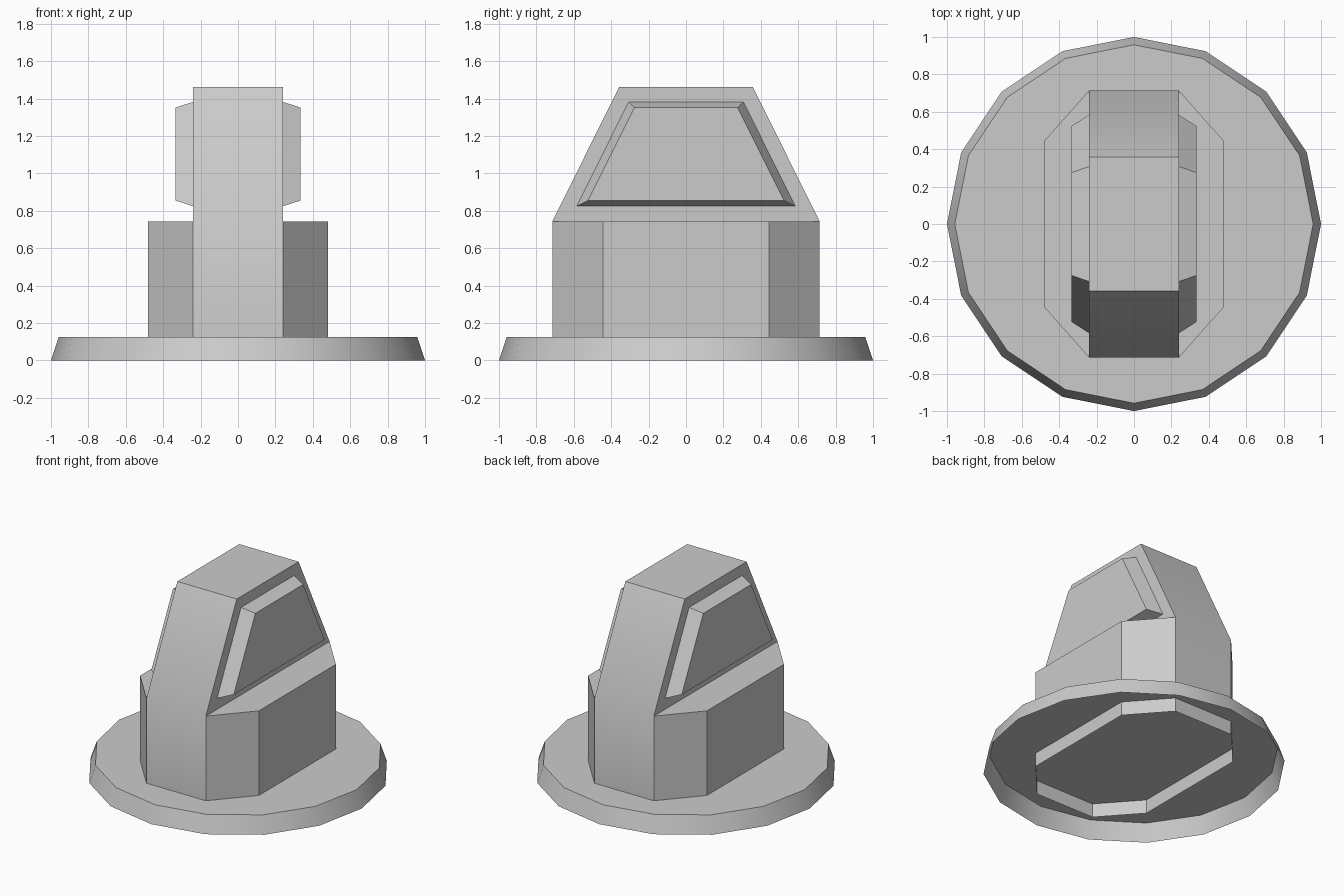
import bpy, bmesh
from mathutils import Vector, Matrix

if "Cube" in bpy.data.objects:
    bpy.data.objects.remove(bpy.data.objects["Cube"])


def make_object(name, bm):
    bmesh.ops.recalc_face_normals(bm, faces=bm.faces)
    mesh = bpy.data.meshes.new(name)
    bm.to_mesh(mesh)
    bm.free()
    obj = bpy.data.objects.new(name, mesh)
    bpy.context.collection.objects.link(obj)
    bpy.ops.object.select_all(action='DESELECT')
    obj.select_set(True)
    bpy.context.view_layer.objects.active = obj
    bpy.ops.object.shade_smooth_by_angle(angle=0.5236)
    return obj


# Base: hollow 16-sided skirt, open underneath
BASE_H = 0.126
bm = bmesh.new()
bmesh.ops.create_cone(bm, cap_ends=True, segments=16, radius1=1.0, radius2=0.958,
                      depth=BASE_H, matrix=Matrix.Translation((0, 0, BASE_H / 2)))
bottom = [f for f in bm.faces if all(v.co.z < 0.001 for v in f.verts)]
bmesh.ops.delete(bm, geom=bottom, context='FACES_ONLY')
make_object("base_skirt", bm)

# Body: octagonal collar, open underneath, carrying a tapered grip
HX, HY = 0.24, 0.714
OCTAGON = [(HX, -HY), (0.48, -0.444), (0.48, 0.444), (HX, HY),
           (-HX, HY), (-0.48, 0.444), (-0.48, -0.444), (-HX, -HY)]
COLLAR_Z, TOP_Z, TOP_Y = 0.744, 1.463, 0.357
bm = bmesh.new()
low = [bm.verts.new((x, y, 0.025)) for x, y in OCTAGON]
mid = [bm.verts.new((x, y, COLLAR_Z)) for x, y in OCTAGON]
for i in range(8):
    j = (i + 1) % 8
    bm.faces.new((low[i], low[j], mid[j], mid[i]))
bm.faces.new(mid[0:4])          # collar ledges
bm.faces.new(mid[4:8])

# Tapered grip rising from the four middle corners
root = [mid[0], mid[3], mid[4], mid[7]]
top = [bm.verts.new((v.co.x, TOP_Y if v.co.y > 0 else -TOP_Y, TOP_Z)) for v in root]
walls = []
for i in range(4):
    j = (i + 1) % 4
    walls.append(bm.faces.new((root[i], root[j], top[j], top[i])))
bm.faces.new(top)
bm.normal_update()

# Raised bevelled panels on both sides of the grip
sides = [walls[0], walls[2]]
bmesh.ops.inset_individual(bm, faces=sides, thickness=0.0805, use_even_offset=True)
for face in bmesh.ops.extrude_discrete_faces(bm, faces=sides)["faces"]:
    sign = 1 if face.calc_center_median().x > 0 else -1
    centre = Vector((0, 0, 1.1025))
    for v in face.verts:
        v.co = Vector((sign * 0.333, v.co.y * 0.897, centre.z + (v.co.z - centre.z) * 0.892))
make_object("grip_body", bm)
